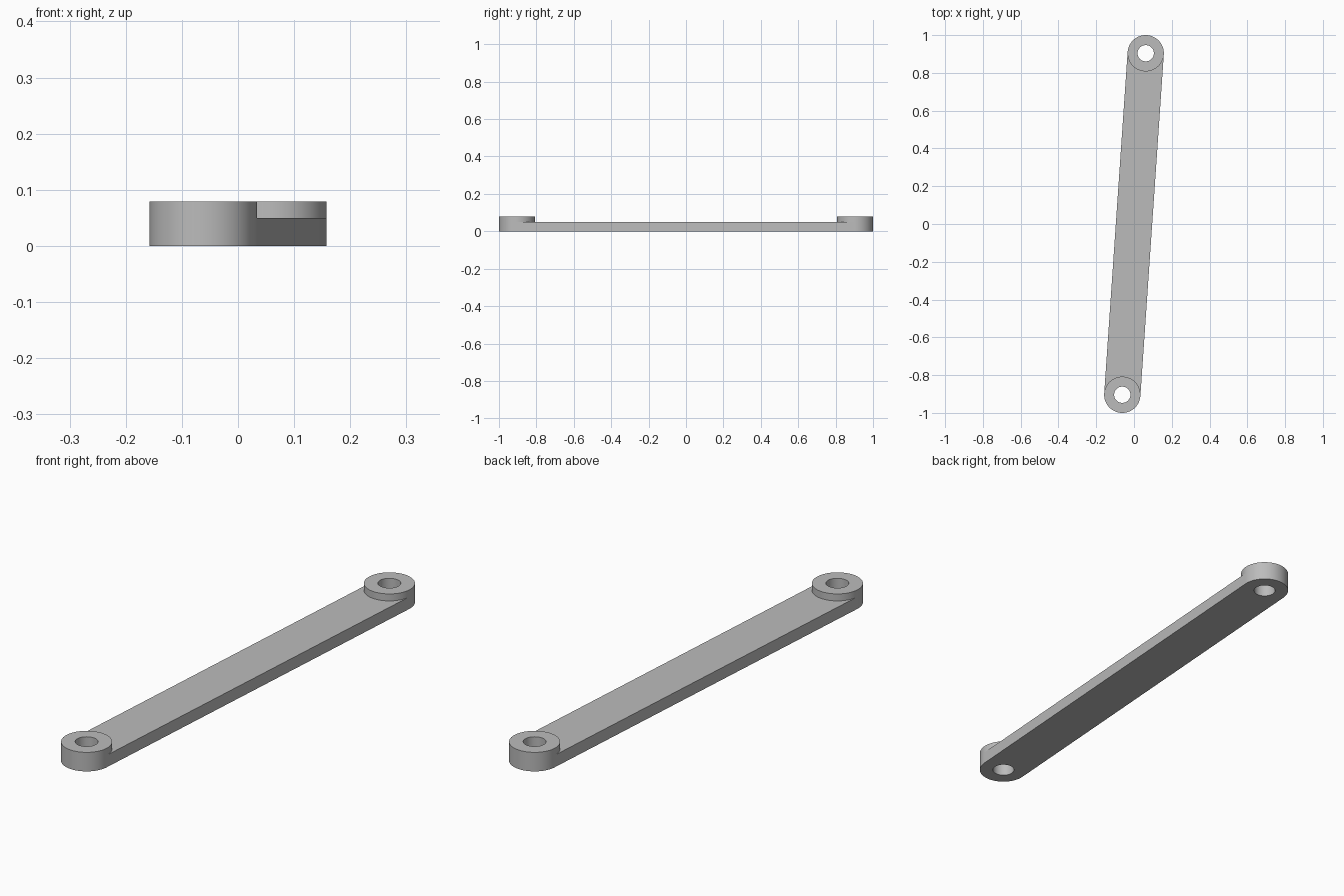
import bpy, bmesh
from math import sin, cos, pi, atan2, hypot, radians
from mathutils import Matrix

cube = bpy.data.objects.get("Cube")
if cube:
    bpy.data.objects.remove(cube)

END_X, END_Y = 0.062, 0.904      # centre of the rear eye
OUTER, HOLE = 0.096, 0.043       # eye radii
BAR_H, EYE_H = 0.05, 0.079
SEG = 96

grey = bpy.data.materials.new("plain grey")
grey.use_nodes = True
colour = (0.5, 0.5, 0.5, 1)
grey.diffuse_color = colour
grey.node_tree.nodes["Principled BSDF"].inputs["Base Color"].default_value = colour

bm = bmesh.new()
half = hypot(END_X, END_Y)


def circle(y, radius, turn):
    """Circle whose first half faces the middle of the bar."""
    angles = [turn + 2 * pi * i / SEG for i in range(SEG)]
    return [bm.verts.new((radius * cos(a), y + radius * sin(a), 0)) for a in angles]


def lift(faces, height):
    """Extrude faces upward and return the new top faces."""
    geom = bmesh.ops.extrude_face_region(bm, geom=faces)["geom"]
    bmesh.ops.translate(bm, vec=(0, 0, height),
                        verts=[g for g in geom if isinstance(g, bmesh.types.BMVert)])
    return [g for g in geom if isinstance(g, bmesh.types.BMFace)]


# Flat plan: a ring at each end and the web between them
faces, inner_arcs = [], []
for y, turn in ((-half, 0), (half, pi)):
    outer, inner = circle(y, OUTER, turn), circle(y, HOLE, turn)
    for i in range(SEG):
        j = (i + 1) % SEG
        faces.append(bm.faces.new((outer[i], outer[j], inner[j], inner[i])))
    inner_arcs.append(outer[:SEG // 2 + 1])
front, rear = inner_arcs
# Strips across the web keep every face convex
for i in range(SEG // 2):
    k = SEG // 2 - i
    faces.append(bm.faces.new((front[i + 1], front[i], rear[k], rear[k - 1])))

# Raise the whole bar, then the two eyes above it
for f in lift(faces, BAR_H):
    f.select = True
eyes = [f for f in bm.faces if f.select and
        all(hypot(v.co.x, abs(v.co.y) - half) < OUTER + 0.001 for v in f.verts)
        and f.calc_center_median().y ** 2 > 0.5]
bm.normal_update()
lift(eyes, EYE_H - BAR_H)
bm.faces.ensure_lookup_table()
bmesh.ops.recalc_face_normals(bm, faces=bm.faces[:])
bmesh.ops.rotate(bm, verts=bm.verts[:], cent=(0, 0, 0),
                 matrix=Matrix.Rotation(-atan2(END_X, END_Y), 3, "Z"))

mesh = bpy.data.meshes.new("link_arm")
bm.to_mesh(mesh)
bm.free()
mesh.materials.append(grey)
arm = bpy.data.objects.new("link_arm", mesh)
bpy.context.collection.objects.link(arm)

bpy.ops.object.select_all(action="DESELECT")
arm.select_set(True)
bpy.context.view_layer.objects.active = arm
bpy.ops.object.shade_smooth_by_angle(angle=radians(30))
